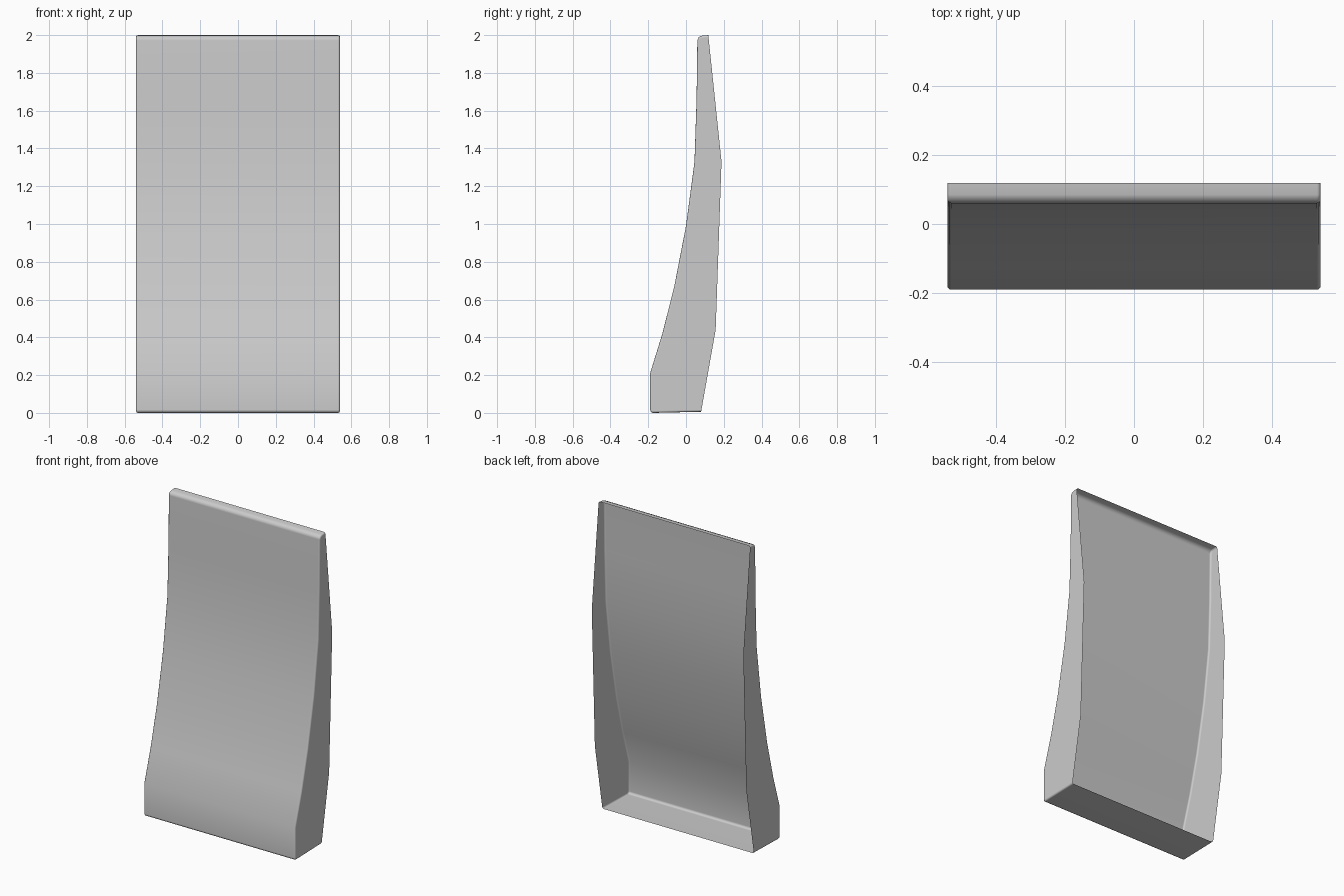
import bpy, bmesh

if "Cube" in bpy.data.objects:
    bpy.data.objects.remove(bpy.data.objects["Cube"])

HALF_WIDTH = 0.54

# Side profile (y, z): front curve from top rear edge down to bottom rear edge
front = [(0.118, 2.0), (0.085, 1.997), (0.068, 1.99), (0.06, 1.972),
         (0.056, 1.66), (0.045, 1.33), (0.0, 0.99), (-0.062, 0.67),
         (-0.125, 0.42), (-0.19, 0.21), (-0.19, 0.016), (-0.186, 0.005),
         (-0.175, 0.0), (0.08, 0.006)]
# Open rear rim of the side walls, from bottom to top
rear = [(0.157, 0.44), (0.188, 1.33)]

bm = bmesh.new()
rows = []
for x in (-HALF_WIDTH, HALF_WIDTH):
    rows.append([bm.verts.new((x, y, z)) for y, z in front + rear])
left, right = rows

# Flat side walls
bm.faces.new(left)
bm.faces.new(right[::-1])

# Curved front skin with top and bottom lips; the back stays open
corner_edges = []
for i in range(len(front) - 1):
    bm.faces.new((left[i], right[i], right[i + 1], left[i + 1]))
    for row in rows:
        corner_edges.append(bm.edges.get((row[i], row[i + 1])))
bmesh.ops.recalc_face_normals(bm, faces=bm.faces)

# Soft rounded corners between skin and side walls
bmesh.ops.bevel(bm, geom=corner_edges, offset=0.011, offset_type='OFFSET',
                segments=3, profile=0.5, affect='EDGES', clamp_overlap=True)

# Make sure the skin faces outward (front is -y)
bm.normal_update()
skin = max(bm.faces, key=lambda f: f.calc_area() * abs(f.normal.y))
if skin.normal.y > 0:
    bmesh.ops.reverse_faces(bm, faces=bm.faces)

mesh = bpy.data.meshes.new("curved_panel_shell")
bm.to_mesh(mesh)
bm.free()
panel = bpy.data.objects.new("curved_panel_shell", mesh)
bpy.context.collection.objects.link(panel)
bpy.context.view_layer.objects.active = panel
panel.select_set(True)
bpy.ops.object.shade_smooth_by_angle(angle=0.9)

# Keep large flat walls clean while the corners stay soft
weighted = panel.modifiers.new("clean_shading", 'WEIGHTED_NORMAL')
weighted.keep_sharp = True
